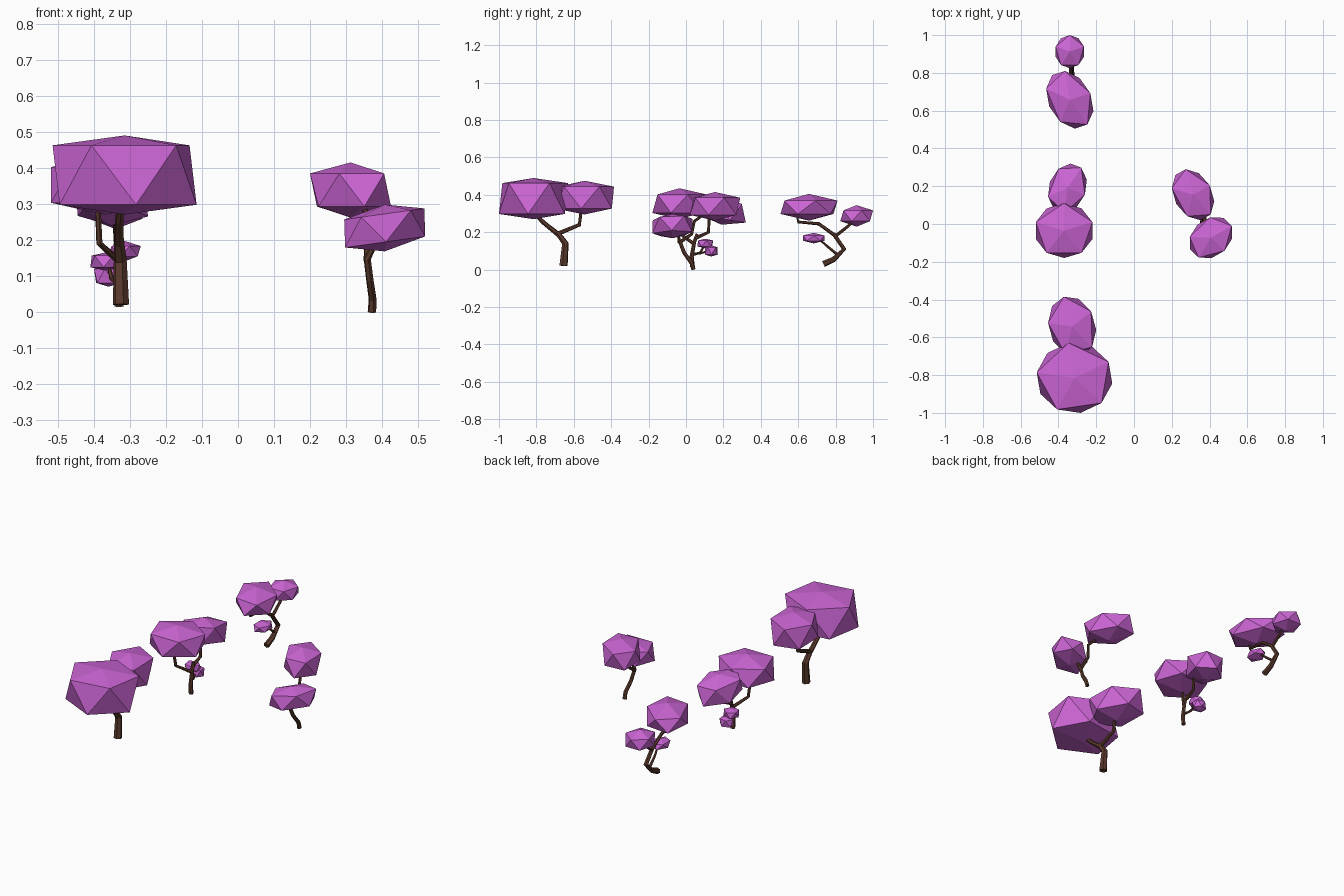
import bpy, bmesh, math
from mathutils import Vector

if "Cube" in bpy.data.objects:
    bpy.data.objects.remove(bpy.data.objects["Cube"])


def material(name, rgb):
    m = bpy.data.materials.new(name)
    m.diffuse_color = (*rgb, 1)
    m.use_nodes = True
    m.node_tree.nodes["Principled BSDF"].inputs["Base Color"].default_value = m.diffuse_color
    return m


BARK = material("brown bark", (0.105, 0.042, 0.026))
LEAF = material("orchid leaves", (0.60, 0.13, 0.66))


def finish(name, bm, mat):
    bmesh.ops.recalc_face_normals(bm, faces=bm.faces)
    me = bpy.data.meshes.new(name)
    bm.to_mesh(me)
    bm.free()
    me.materials.append(mat)
    ob = bpy.data.objects.new(name, me)
    bpy.context.collection.objects.link(ob)


def limb(name, pts, r0, r1, sides=6):
    """Tapered low-poly tube along a bent path."""
    pts = [Vector(p) for p in pts]
    bm = bmesh.new()
    rings = []
    n = len(pts)
    for i, p in enumerate(pts):
        d = (pts[min(i + 1, n - 1)] - pts[max(i - 1, 0)]).normalized()
        u = d.cross(Vector((0.95, 0.3, 0.0))).normalized()
        v = d.cross(u)
        r = r0 + (r1 - r0) * i / (n - 1)
        rings.append([bm.verts.new(p + r * (u * math.cos(a) + v * math.sin(a)))
                      for a in (2 * math.pi * k / sides for k in range(sides))])
    for a, b in zip(rings, rings[1:]):
        for k in range(sides):
            j = (k + 1) % sides
            bm.faces.new((a[k], a[j], b[j], b[k]))
    bm.faces.new(rings[0])
    bm.faces.new(rings[-1])
    finish(name, bm, BARK)


def clump(name, lo, hi, rot=0, ring=0.65, shear=0.0, tilt=(0, 0)):
    """Flattened 20-sided leaf clump, fitted to a box."""
    bm = bmesh.new()
    co = [Vector((0, 0, 1)), Vector((0, 0, -1))]
    for z, off in ((ring, 0), (-ring, 36)):
        for k in range(5):
            a = math.radians(rot + off + 72 * k)
            co.append(Vector((math.cos(a), math.sin(a), z)))
    for c in co:
        c.y += shear * c.x
        c.z += tilt[0] * c.x + tilt[1] * c.y
    for i in range(3):
        a, b = min(c[i] for c in co), max(c[i] for c in co)
        for c in co:
            c[i] = lo[i] + (c[i] - a) / (b - a) * (hi[i] - lo[i])
    v = [bm.verts.new(c) for c in co]
    for k in range(5):
        j = (k + 1) % 5
        u0, u1, l0, l1 = v[2 + k], v[2 + j], v[7 + k], v[7 + j]
        for f in ((v[0], u0, u1), (u0, l0, u1), (u1, l0, l1), (v[1], l1, l0)):
            bm.faces.new(f)
    finish(name, bm, LEAF)


# Front tree
limb("front_tree_trunk", [(-.325, -.655, .02), (-.327, -.645, .14), (-.33, -.69, .20)], .023, .014)
limb("front_tree_branch_front", [(-.33, -.685, .19), (-.33, -.76, .25), (-.325, -.82, .31)], .014, .010)
limb("front_tree_branch_back", [(-.33, -.69, .19), (-.33, -.57, .24), (-.33, -.56, .32)], .012, .009)
clump("front_tree_leaves_large", (-.515, -1.0, .27), (-.115, -.63, .49), 27, .75)
clump("front_tree_leaves_back", (-.455, -.70, .295), (-.20, -.385, .475), 38, .65, -.15)

# Middle tree
limb("middle_tree_trunk", [(-.33, .035, .015), (-.33, .03, .07), (-.33, .045, .15), (-.335, .06, .19)], .013, .009)
limb("middle_tree_branch_front", [(-.33, .04, .14), (-.385, -.03, .19), (-.39, -.05, .31)], .010, .008)
limb("middle_tree_branch_back", [(-.335, .055, .17), (-.33, .12, .20), (-.33, .125, .29)], .010, .008)
limb("middle_tree_twig", [(-.33, .035, .08), (-.35, .075, .09), (-.36, .10, .13)], .008, .005)
limb("middle_tree_twig_low", [(-.34, .07, .085), (-.36, .12, .10)], .006, .005)
clump("middle_tree_leaves_front", (-.52, -.18, .27), (-.22, .11, .435), 18, .6)
clump("middle_tree_leaves_back", (-.455, .06, .24), (-.25, .32, .40), 45, .6, .2, (0, -.25))
clump("middle_tree_leaves_small_upper", (-.41, .06, .115), (-.325, .145, .165), 10)
clump("middle_tree_leaves_small_lower", (-.40, .10, .07), (-.32, .17, .13), 40)

# Back tree
limb("back_tree_trunk", [(-.33, .735, .03), (-.33, .79, .055), (-.33, .845, .11), (-.335, .79, .19)], .017, .011)
limb("back_tree_branch_front", [(-.335, .80, .18), (-.34, .71, .245), (-.34, .60, .255), (-.34, .59, .31)], .010, .007)
limb("back_tree_branch_back", [(-.335, .80, .18), (-.335, .87, .235), (-.335, .91, .28)], .009, .007)
limb("back_tree_twig", [(-.33, .81, .08), (-.325, .755, .125), (-.315, .71, .165)], .008, .005)
clump("back_tree_leaves_front", (-.465, .505, .262), (-.215, .81, .405), 30, .5, -.3)
clump("back_tree_leaves_back", (-.415, .825, .23), (-.265, 1.0, .345), 18, .5)
clump("back_tree_leaves_small", (-.36, .625, .14), (-.27, .74, .197), 0, .5)

# Right tree
limb("right_tree_trunk", [(.372, .04, 0), (.374, .03, .035), (.366, -.01, .09), (.358, -.035, .155)], .012, .010)
limb("right_tree_branch_front", [(.358, -.035, .145), (.375, -.04, .18), (.40, -.07, .23)], .010, .007)
limb("right_tree_branch_back", [(.358, -.035, .145), (.36, .03, .19), (.37, .045, .26), (.33, .12, .31)], .010, .007)
clump("right_tree_leaves_upper", (.20, .02, .262), (.425, .29, .415), 38, .6, -.3)
clump("right_tree_leaves_lower", (.295, -.18, .168), (.52, .035, .298), 20, .6, .25, (.25, 0))
